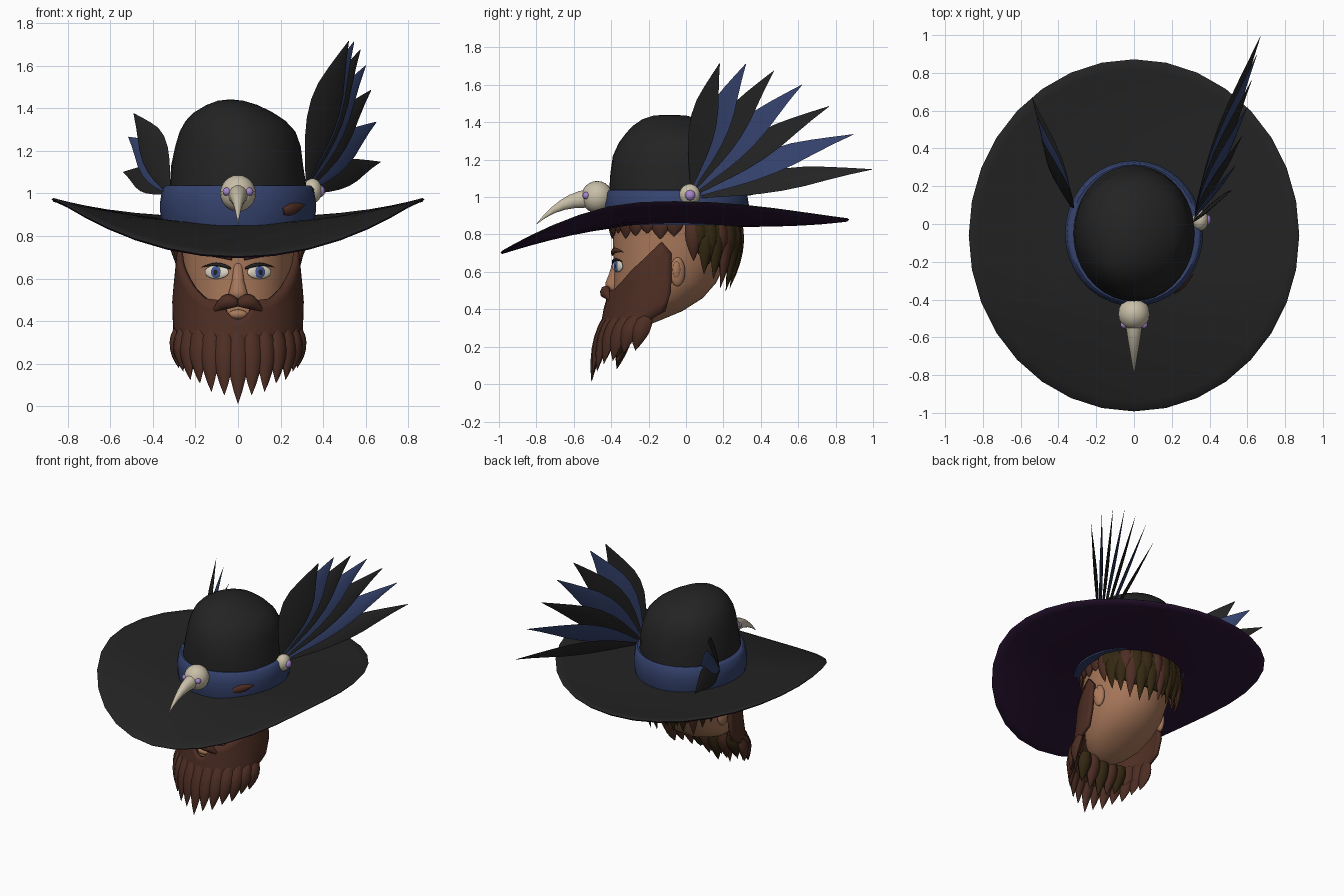
import bpy, bmesh, random
from math import sin, cos, pi, radians, sqrt
from mathutils import Vector, Matrix

random.seed(4)
if "Cube" in bpy.data.objects:
    bpy.data.objects.remove(bpy.data.objects["Cube"])


def material(name, *rgb):
    m = bpy.data.materials.new(name)
    m.use_nodes = True
    m.diffuse_color = (*rgb, 1)
    m.node_tree.nodes["Principled BSDF"].inputs["Base Color"].default_value = (*rgb, 1)
    return m


BLACK = material("black felt", .017, .017, .017)
BLUE = material("navy blue", .035, .055, .155)
PURPLE = material("dark purple", .025, .008, .037)
SKIN = material("skin", .40, .19, .105)
BONE = material("bone", .58, .52, .39)
GEM = material("lavender", .38, .24, .60)
BROWN = material("hair brown", .075, .027, .017)
OLIVE = material("dark olive hair", .035, .021, .006)
WHITE = material("eye white", .75, .70, .58)
IRIS = material("iris blue", .06, .10, .32)


def finish(name, bm, *mats, angle=50):
    bmesh.ops.recalc_face_normals(bm, faces=bm.faces)
    me = bpy.data.meshes.new(name)
    bm.to_mesh(me)
    bm.free()
    for m in mats:
        me.materials.append(m)
    ob = bpy.data.objects.new(name, me)
    bpy.context.collection.objects.link(ob)
    bpy.ops.object.select_all(action='DESELECT')
    ob.select_set(True)
    bpy.context.view_layer.objects.active = ob
    bpy.ops.object.shade_smooth_by_angle(angle=radians(angle))
    return ob


def loft(name, rings, *mats, closed=False, index=lambda i: 0, angle=50):
    """Skin a stack of rings; cap the ends or join last ring to first."""
    bm = bmesh.new()
    vs = [[bm.verts.new(p) for p in r] for r in rings]
    n = len(rings[0])
    for i in range(len(vs) if closed else len(vs) - 1):
        a, b = vs[i], vs[(i + 1) % len(vs)]
        for j in range(n):
            k = (j + 1) % n
            bm.faces.new((a[j], a[k], b[k], b[j])).material_index = index(i)
    if not closed:
        bm.faces.new(vs[0])
        bm.faces.new(vs[-1])
    return finish(name, bm, *mats, angle=angle)


def oval(z, cx, cy, rx, ry, n=36):
    return [Vector((cx + rx * sin(2 * pi * i / n), cy - ry * cos(2 * pi * i / n), z))
            for i in range(n)]


FEATHER = (.12, .45, .75, .95, 1, .88, .6, .3, .02)
LOCK = (.6, .9, 1, .92, .7, .4, .02)
BEAK = (1, .85, .68, .5, .32, .17, .02)


def leaf(name, base, tip, side, width, thick, mat, shape=LOCK, bow=(0, 0, 0), n=8):
    """Tapered blade from base to tip, half-width along the side direction."""
    base, d = Vector(base), Vector(tip) - Vector(base)
    w = Vector(side)
    w = (w - w.project(d)).normalized()
    nrm = d.cross(w).normalized()
    rings = []
    for i, f in enumerate(shape):
        s = i / (len(shape) - 1)
        c = base + d * s + Vector(bow) * 4 * s * (1 - s)
        rings.append([c + w * width * f * cos(2 * pi * j / n) +
                      nrm * thick * f * sin(2 * pi * j / n) for j in range(n)])
    return loft(name, rings, mat)


def ball(name, loc, size, mat, turn=0):
    bm = bmesh.new()
    bmesh.ops.create_uvsphere(bm, u_segments=20, v_segments=12, radius=1, matrix=(
        Matrix.Translation(loc) @ Matrix.Rotation(turn, 4, 'Z') @ Matrix.Diagonal((*size, 1))))
    return finish(name, bm, mat)


def ramp(x, pts):
    for (a, p), (b, q) in zip(pts, pts[1:]):
        if x <= b:
            return p + (q - p) * max(0, x - a) / (b - a)
    return pts[-1][1]


def shell(name, start, end, top, bottom, point, mat, cols=40, rows=6):
    """Curved sheet of hair between two height curves, angles from the front."""
    bm = bmesh.new()
    grid = []
    for i in range(cols + 1):
        a = start + (end - start) * i / cols
        lo, hi = bottom(a), top(a)
        grid.append([bm.verts.new(point(radians(a), lo + (hi - lo) * j / rows))
                     for j in range(rows + 1)])
    for p, q in zip(grid, grid[1:]):
        for j in range(rows):
            bm.faces.new((p[j], q[j], q[j + 1], p[j + 1]))
    ob = finish(name, bm, mat)
    mod = ob.modifiers.new("thickness", 'SOLIDIFY')
    mod.thickness, mod.offset = .025, 0


# Hat brim: sides curl up, front droops, purple lining
def brim_ring(k, drop):
    ring = oval(0, 0, -.06, .875 * k, .932 * k, 32)
    for p in ring:
        p.z = .858 + .16 * p.x ** 2 - .15 * (max(0, -p.y - .3) / .7) ** 1.5
        p.z += .03 * (max(0, p.y) / .87) ** 4 - drop
    return ring


ks = (.37, .48, .6, .72, .84, .94, .99)
rings = [brim_ring(k, 0) for k in ks] + [brim_ring(1, .008)]
rings += [brim_ring(k, .018) for k in reversed(ks)]
loft("hat_brim", rings, BLACK, PURPLE, closed=True, index=lambda i: int(6 < i < 14), angle=80)

# Hat crown, slightly lopsided and dented
levels = [(.86, 0, -.05, .33, .36), (1.04, 0, -.05, .32, .36), (1.13, 0, -.05, .31, .35),
          (1.22, 0, -.05, .295, .335), (1.29, -.005, -.05, .272, .305),
          (1.34, -.015, -.055, .235, .265), (1.38, -.025, -.065, .185, .22),
          (1.415, -.03, -.08, .12, .155), (1.435, -.035, -.085, .06, .09),
          (1.44, -.035, -.09, .015, .025)]
rings = [oval(*lv) for lv in levels]
for r, lv in zip(rings, levels):
    if 1.1 < lv[0] < 1.42:
        for i, p in enumerate(r):
            f = .018 * sin(i * pi / 6 + 9 * lv[0])
            p.x += (lv[1] - p.x) * f
            p.y += (lv[2] - p.y) * f
loft("hat_crown", rings, BLACK, angle=80)

# Hat band
loft("hat_band", [oval(z, 0, -.05, rx, ry) for z, rx, ry in (
    (.85, .355, .375), (.9, .365, .385), (.96, .366, .386), (1.025, .355, .375),
    (1.037, .34, .365), (1.03, .3, .33), (.85, .3, .33))], BLUE, closed=True)
leaf("band_tuft", (.21, -.36, .915), (.315, -.265, .945), (0, 0, 1), .03, .02, BROWN)

# Bird skull ornament and side brooch
ball("skull", (0, -.475, 1.0), (.084, .085, .086), BONE)
leaf("beak", (0, -.50, .99), (0, -.80, .855), (1, 0, 0), .05, .058, BONE, BEAK,
     (0, -.01, .035), 14)
for s in (-1, 1):
    ball("skull_eye", (s * .052, -.533, 1.008), (.02, .02, .02), GEM)
ball("brooch", (.35, .02, 1.012), (.045, .056, .058), BONE)
ball("brooch_gem", (.385, .022, 1.01), (.024, .028, .028), GEM)

# Feather fans: seven on the left side, three on the right
fan = [(.52, .18, 1.715), (.545, .32, 1.712), (.575, .47, 1.675), (.60, .62, 1.60),
       (.625, .765, 1.485), (.65, .895, 1.335), (.67, .995, 1.148)]
for i, tip in enumerate(fan):
    leaf("left_feather", (.325, .03 + .006 * i, 1.06 - .01 * i), tip, (.61, .61, -.5),
         .1 - .005 * i, .009, BLUE if i % 2 else BLACK, FEATHER, (-.012, -.01, .02))
for i, tip in enumerate([(-.49, .45, 1.375), (-.515, .57, 1.265), (-.54, .67, 1.10)]):
    leaf("right_feather", (-.325, .08, 1.0), tip, (-.61, .61, -.5),
         .09 - .01 * i, .009, BLUE if i == 1 else BLACK, FEATHER, (.01, -.02, .02))

# Head: each level gives height, front, back and half width
loft("head", [oval(z, 0, (f + b) / 2, rx, (b - f) / 2) for z, f, b, rx in (
    (.30, -.35, -.24, .05), (.34, -.38, -.14, .13), (.39, -.39, -.02, .185),
    (.46, -.39, .09, .22), (.54, -.385, .16, .245), (.64, -.385, .21, .257),
    (.74, -.39, .25, .265), (.88, -.395, .26, .268))], SKIN, angle=80)
loft("nose", [oval(z, 0, y, rx, ry, 12) for z, y, rx, ry in (
    (.67, -.375, .02, .012), (.59, -.385, .028, .026), (.54, -.393, .042, .038),
    (.515, -.393, .048, .036), (.495, -.385, .035, .02))], SKIN, angle=80)
ball("lower_lip", (0, -.395, .432), (.045, .022, .022), SKIN)

for s in (-1, 1):
    # Eyes, lashes, brows and ears
    turn = s * .44
    out = Vector((sin(turn), -cos(turn), 0))
    eye = Vector((s * .1, -.366, .63))
    ball("eye", eye, (.062, .012, .032), WHITE, turn)
    ball("iris", eye + out * .009, (.026, .006, .028), IRIS, turn)
    ball("pupil", eye + out * .0135, (.011, .003, .013), BLACK, turn)
    leaf("lash", (s * .035, -.392, .648), (s * .172, -.336, .652), (0, 0, 1), .009, .008,
         BLACK, bow=(0, -.012, .016))
    leaf("brow", (s * .03, -.393, .695), (s * .18, -.335, .705), (0, 0, 1), .016, .012,
         BROWN, bow=(0, -.014, .015))
    ball("ear", (s * .262, -.045, .6), (.025, .042, .078), SKIN, s * .25)
    ball("ear_inner", (s * .28, -.05, .61), (.014, .022, .045), SKIN, s * .25)
    leaf("moustache", (0, -.43, .492), (s * .125, -.395, .435), (0, 0, 1), .036, .03,
         BROWN, bow=(0, -.015, .024))


# Beard sheet around the jaw
def beard_point(a, z):
    low = max(0, .5 - z)
    rx = .297 - max(0, z - .5) * .1 - low * .03
    return rx * sin(a), -.12 - .28 * low - (.29 - .1 * low) * cos(a), z


beard_top = [(0, .405), (8, .42), (14, .495), (30, .505), (43, .55), (56, .61),
             (70, .67), (88, .76), (98, .70)]
beard_end = [(0, .2), (55, .24), (80, .33), (98, .39)]
shell("beard", -98, 98, lambda a: ramp(abs(a), beard_top),
      lambda a: ramp(abs(a), beard_end), beard_point, BROWN)

# Beard locks, longest in the middle
for i in range(-6, 7):
    a = radians(i * 13)
    x, y, z = beard_point(a, .36)
    tip = .012 + .028 * abs(i) + .012 * (i % 2)
    leaf("beard_lock", (x, y + .01, z), (x * .97, y - .05 - .02 * cos(a), tip),
         (cos(a), sin(a), 0), .05, .03, BROWN, bow=(.01 * sin(a), -.012, 0))
for i in range(-2, 3):
    leaf("beard_under_lock", (i * .075, -.31, .33), (i * .07, -.37, .08 + .03 * abs(i)),
         (1, 0, 0), .05, .04, OLIVE if i % 2 == 0 else BROWN)


# Hair at the back and fringe below the hat
def hair_point(a, z):
    return .283 * sin(a), .005 - (.275 - .15 * max(0, .84 - z)) * cos(a), z


hair_end = [(0, .60), (40, .62), (65, .68), (90, .79)]
shell("hair", 88, 272, lambda a: .88, lambda a: ramp(abs(180 - a), hair_end),
      hair_point, OLIVE)
for row in range(2):
    for i in range(-6, 7):
        deg = 180 + i * 14 + row * 6
        a = radians(deg)
        x, y, z = hair_point(a, .88)
        end = ramp(abs(180 - deg), hair_end) - .09 + .07 * row + random.uniform(-.03, .03)
        px, py, _ = hair_point(a, end)
        leaf("hair_lock", (x, y, z), (px, py + .01, end), (cos(a), sin(a), 0), .045,
             .026, BROWN if (i + row) % 3 == 0 else OLIVE,
             bow=(.018 * sin(a), -.018 * cos(a), 0))
for i in range(-7, 8):
    a = radians(i * 13)
    x, y = .275 * sin(a), -.07 - .325 * cos(a)
    leaf("fringe_lock", (x, y, .89), (x, y, .775 + .015 * (i % 3)),
         (cos(a), sin(a), 0), .05, .02, BROWN)
